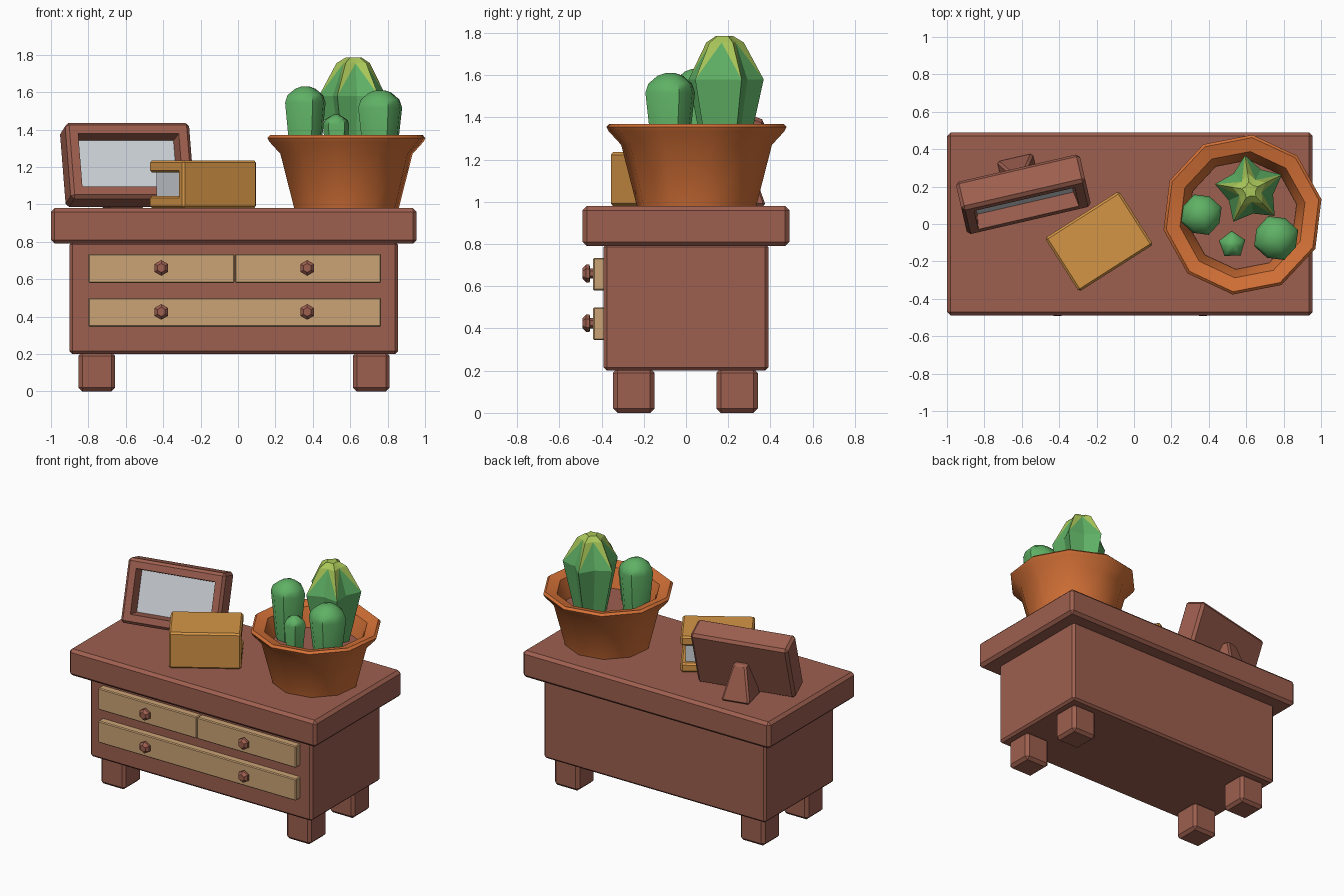
import bpy, bmesh, math
from mathutils import Vector, Matrix

if "Cube" in bpy.data.objects:
    bpy.data.objects.remove(bpy.data.objects["Cube"])


def material(name, r, g, b):
    m = bpy.data.materials.new(name)
    m.diffuse_color = (r, g, b, 1)
    m.use_nodes = True
    m.node_tree.nodes["Principled BSDF"].inputs["Base Color"].default_value = m.diffuse_color
    return m


WOOD = material("brown_wood", .34, .115, .078)
TAN = material("tan_wood", .60, .37, .18)
CLAY = material("orange_clay", .66, .165, .038)
COVER = material("ochre_cover", .66, .30, .062)
PALE = material("pale_grey", .62, .66, .70)
GREEN = material("cactus_green", .115, .44, .13)
LIME = material("lime_green", .40, .57, .10)


def finish(name, bm, mats, angle=35, matrix=None):
    bmesh.ops.recalc_face_normals(bm, faces=bm.faces)
    if matrix:
        bm.transform(matrix)
    me = bpy.data.meshes.new(name)
    bm.to_mesh(me)
    bm.free()
    for m in mats:
        me.materials.append(m)
    ob = bpy.data.objects.new(name, me)
    bpy.context.collection.objects.link(ob)
    bpy.ops.object.select_all(action='DESELECT')
    ob.select_set(True)
    bpy.context.view_layer.objects.active = ob
    bpy.ops.object.shade_smooth_by_angle(angle=math.radians(angle))
    return ob


def box_mesh(lo, hi, bevel=.015):
    lo, hi = Vector(lo), Vector(hi)
    bm = bmesh.new()
    bmesh.ops.create_cube(bm, size=1)
    bmesh.ops.scale(bm, vec=hi - lo, verts=bm.verts)
    bmesh.ops.translate(bm, vec=(lo + hi) / 2, verts=bm.verts)
    if bevel:
        bmesh.ops.bevel(bm, geom=bm.edges[:], offset=bevel, segments=1,
                        affect='EDGES')
    return bm


def box(name, lo, hi, mat, bevel=.015, matrix=None):
    return finish(name, box_mesh(lo, hi, bevel), [mat], 30, matrix)


def lathe(name, profile, n, mats, matrix, phase=0, ratio=1, angle=40, lime_from=None):
    """Stack rings of (radius, height); odd points are pulled in by ratio."""
    bm = bmesh.new()
    rings = []
    for r, z in profile:
        ring = []
        for i in range(n):
            a = math.radians(phase) + math.tau * i / n
            k = r * (ratio if i % 2 else 1)
            ring.append(bm.verts.new((k * math.cos(a), k * math.sin(a), z)))
        rings.append(ring)
    for j in range(len(rings) - 1):
        lo, up = rings[j], rings[j + 1]
        for i in range(n):
            k = (i + 1) % n
            if lime_from is None or j < lime_from:
                bm.faces.new((lo[i], lo[k], up[k], up[i]))
            elif j == lime_from:      # lime runs down each ridge in a point
                ridge, valley = (i, k) if i % 2 == 0 else (k, i)
                f = bm.faces.new((lo[ridge], up[valley], up[ridge]))
                f.material_index = 1
                bm.faces.new((lo[ridge], lo[valley], up[valley]))
            else:
                bm.faces.new((lo[i], lo[k], up[k], up[i])).material_index = 1
    bm.faces.new(rings[0])
    cap = bm.faces.new(rings[-1])
    if lime_from is not None:
        cap.material_index = 1
        bmesh.ops.poke(bm, faces=[cap], offset=.01)
    return finish(name, bm, mats, angle, matrix)


# Cabinet
box("table_top", (-1, -.49, .79), (.955, .49, .98), WOOD, .02)
box("cabinet_body", (-.90, -.39, .20), (.855, .39, .80), WOOD, .015)
for sx, x in (("left", -.755), ("right", .7125)):
    for sy, y in (("front", -.2475), ("back", .2425)):
        box(f"{sy}_{sx}_leg", (x - .0975, y - .0975, 0),
            (x + .0975, y + .0975, .21), WOOD, .02)

# Drawers and knobs
for name, x0, x1, z0 in (("upper_left_drawer", -.80, -.0185, .58),
                         ("upper_right_drawer", -.0165, .765, .58),
                         ("lower_drawer", -.80, .765, .345)):
    box(name, (x0, -.44, z0), (x1, -.38, z0 + .155), TAN, .006)
for x in (-.41, .37):
    for z in (.425, .66):
        lathe("drawer_knob", [(.024, 0), (.024, .015), (.042, .018),
                              (.042, .034), (.024, .052)], 6, [WOOD],
              Matrix.Translation((x, -.439, z)) @ Matrix.Rotation(math.pi / 2, 4, 'X'),
              angle=30, phase=30)

# Plant pot with flared rim, and soil
pot = Matrix.Translation((.58, .05, 0))
lathe("plant_pot", [(.285, .98), (.36, 1.27), (.42, 1.335), (.43, 1.355),
                    (.415, 1.37), (.34, 1.35), (.32, 1.30), (.29, 1.19)],
      10, [CLAY], pot, phase=11)
lathe("soil", [(.29, 1.18), (.295, 1.22)], 10, [WOOD], pot, phase=11)

# Cacti
lathe("large_cactus", [(.105, 1.20), (.19, 1.58), (.095, 1.755), (.045, 1.785)],
      10, [GREEN, LIME], Matrix.Translation((.62, .18, 0)), phase=26,
      ratio=.66, angle=20, lime_from=1)
for name, x, y, r, top, n, ratio in (("left_cactus", .36, .05, .115, 1.63, 8, .93),
                                     ("right_cactus", .76, -.075, .125, 1.61, 8, .93),
                                     ("tiny_cactus", .525, -.11, .074, 1.48, 10, .8)):
    lathe(name, [(r * .70, 1.20), (r, top - r * .75), (r * .88, top - r * .4),
                 (r * .5, top - .012), (r * .2, top)],
          n, [GREEN], Matrix.Translation((x, y, 0)), phase=20, ratio=ratio, angle=45)

# Book lying flat: two covers, spine at the front, pages set back
book = Matrix.Translation((-.187, -.093, .98)) @ Matrix.Rotation(math.radians(32.5), 4, 'Z')
hx, hy = .235, .17
box("book_lower_cover", (-hx, -hy, 0), (hx, hy, .065), COVER, .012, book)
box("book_upper_cover", (-hx, -hy, .19), (hx, hy, .255), COVER, .012, book)
box("book_spine", (-hx, -hy, .012), (hx, -hy + .05, .243), COVER, .012, book)
box("book_pages", (-hx + .03, -hy + .03, .05), (hx - .03, hy - .03, .21), PALE, 0, book)

# Picture frame leaning back, with recessed picture
place = Matrix.Translation((-.558, .013, .98)) @ Matrix.Rotation(math.radians(13), 4, 'Z')
lean = place @ Matrix.Translation((0, 0, .055)) @ Matrix.Rotation(math.radians(-19.5), 4, 'X')
bm = box_mesh((-.34, 0, 0), (.34, .165, .43), .018)
bm.normal_update()
front = min(bm.faces, key=lambda f: f.calc_center_median().y)
bmesh.ops.inset_individual(bm, faces=[front], thickness=.065)
bmesh.ops.inset_individual(bm, faces=[front], thickness=.018, depth=-.08)
front.material_index = 1
finish("picture_frame", bm, [WOOD, PALE], 30, lean)

# Frame stand: block tapering towards its top, leaning on the frame
bm = bmesh.new()
bmesh.ops.create_cube(bm, size=1)
for v in bm.verts:
    up, back = v.co.z > 0, v.co.y > 0
    v.co = ((.045 if up else .10) * (1 if v.co.x > 0 else -1),
            (.28 if up else .355) if back else .16, .24 if up else 0)
bmesh.ops.bevel(bm, geom=bm.edges[:], offset=.012, segments=1, affect='EDGES')
finish("frame_stand", bm, [WOOD], 30, place)
